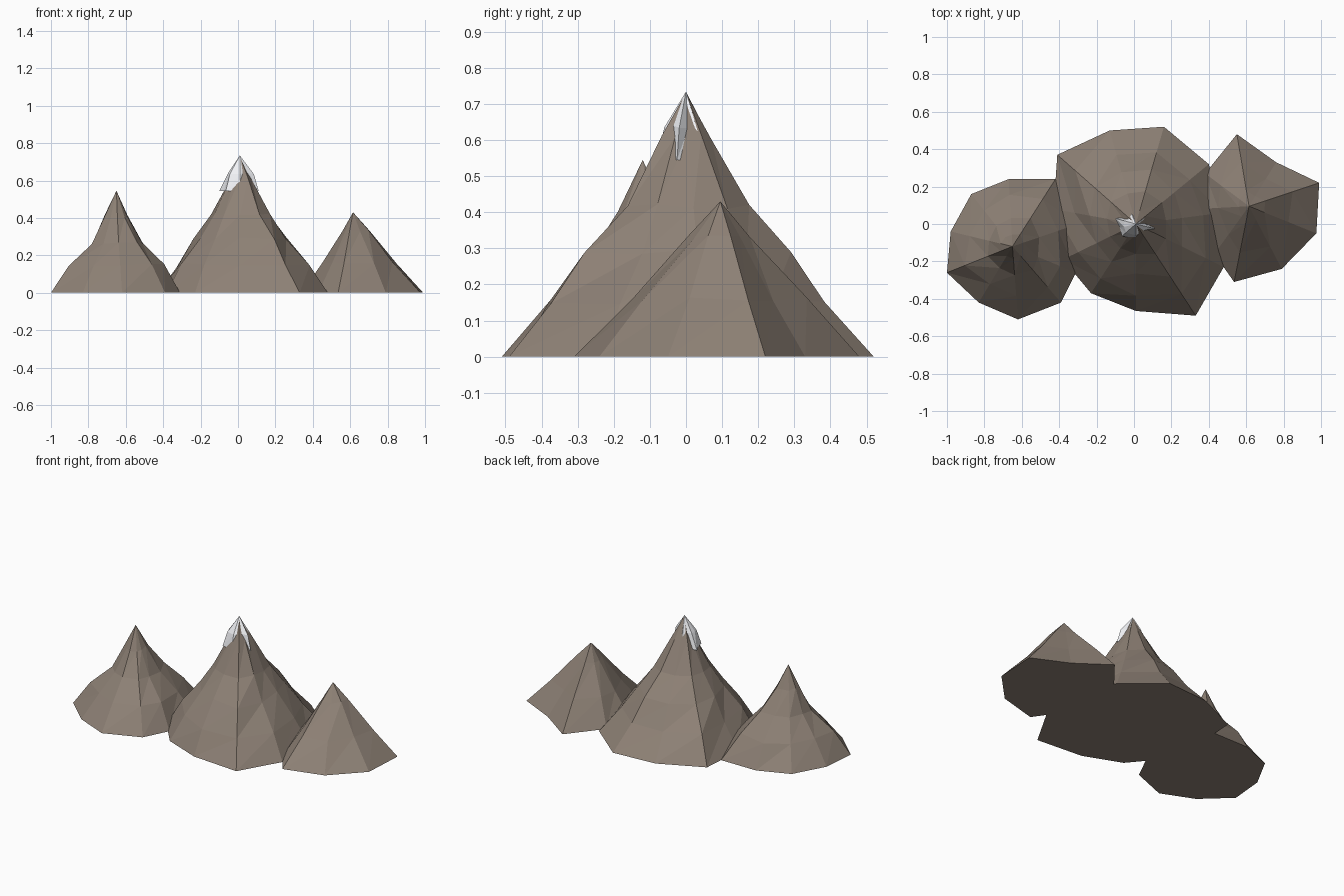
import bpy, bmesh, random

if "Cube" in bpy.data.objects:
    bpy.data.objects.remove(bpy.data.objects["Cube"])

random.seed(7)


def material(name, rgb):
    m = bpy.data.materials.new(name)
    m.diffuse_color = (*rgb, 1)
    m.use_nodes = True
    m.node_tree.nodes["Principled BSDF"].inputs["Base Color"].default_value = m.diffuse_color
    return m


def peak(name, outline, apex, base_z, profile, mat, jitter):
    """Faceted cone: base outline shrinks toward the apex through profile rings
    given as (radius fraction, height fraction)."""
    bm = bmesh.new()
    ax, ay, az = apex
    rings = [[bm.verts.new((x, y, base_z)) for x, y in outline]]
    n = len(outline)
    for f, h in profile:
        ring = []
        for x, y in outline:
            k = f * (1 + random.uniform(-jitter, jitter))
            t = h + random.uniform(-jitter, jitter) * 0.2
            ring.append(bm.verts.new((ax + (x - ax) * k, ay + (y - ay) * k,
                                      base_z + (az - base_z) * t)))
        rings.append(ring)
    tip = bm.verts.new(apex)
    bm.faces.new(rings[0])
    for lo, hi in zip(rings, rings[1:]):
        for i in range(n):
            j = (i + 1) % n
            bm.faces.new((lo[i], lo[j], hi[j]))
            bm.faces.new((lo[i], hi[j], hi[i]))
    for i in range(n):
        bm.faces.new((rings[-1][i], rings[-1][(i + 1) % n], tip))
    bmesh.ops.recalc_face_normals(bm, faces=bm.faces)
    me = bpy.data.meshes.new(name)
    bm.to_mesh(me)
    bm.free()
    me.materials.append(mat)
    ob = bpy.data.objects.new(name, me)
    bpy.context.collection.objects.link(ob)
    return ob


rock = material("rock", (0.27, 0.22, 0.18))
snow = material("snow", (0.88, 0.89, 0.92))

# Tall middle mountain
peak("middle_mountain",
     [(0.33, -0.49), (0.48, -0.23), (0.47, 0.06), (0.40, 0.32), (0.16, 0.52), (-0.13, 0.50),
      (-0.41, 0.37), (-0.43, 0.08), (-0.38, -0.19), (-0.23, -0.37), (0.01, -0.465)],
     (0.01, 0, 0.73), 0, [(0.78, 0.21), (0.55, 0.40), (0.34, 0.57), (0.13, 0.83)], rock, 0.06)

# Left mountain
peak("left_mountain",
     [(-0.62, -0.51), (-0.39, -0.42), (-0.31, -0.26), (-0.30, 0.0), (-0.42, 0.24),
      (-0.67, 0.24), (-0.87, 0.16), (-0.98, -0.04), (-1.0, -0.26), (-0.83, -0.42)],
     (-0.65, -0.12, 0.545), 0, [(0.72, 0.27), (0.40, 0.49), (0.18, 0.75)], rock, 0.07)

# Right mountain
peak("right_mountain",
     [(0.535, -0.31), (0.79, -0.24), (0.975, -0.05), (0.99, 0.22), (0.76, 0.33),
      (0.55, 0.48), (0.38, 0.27), (0.34, 0.08), (0.43, -0.16)],
     (0.615, 0.095, 0.43), 0, [(0.62, 0.37), (0.22, 0.77)], rock, 0.06)

# Jagged snow cap with folded sides
peak("snow_cap",
     [(0.01, -0.08), (0.055, -0.05), (0.11, -0.025), (0.08, 0.01), (0.085, 0.05), (0.03, 0.045),
      (-0.02, 0.07), (-0.05, 0.035), (-0.10, 0.03), (-0.075, -0.02), (-0.065, -0.065)],
     (0.01, 0, 0.734), 0.545, [(0.66, 0.48)], snow, 0.15)
